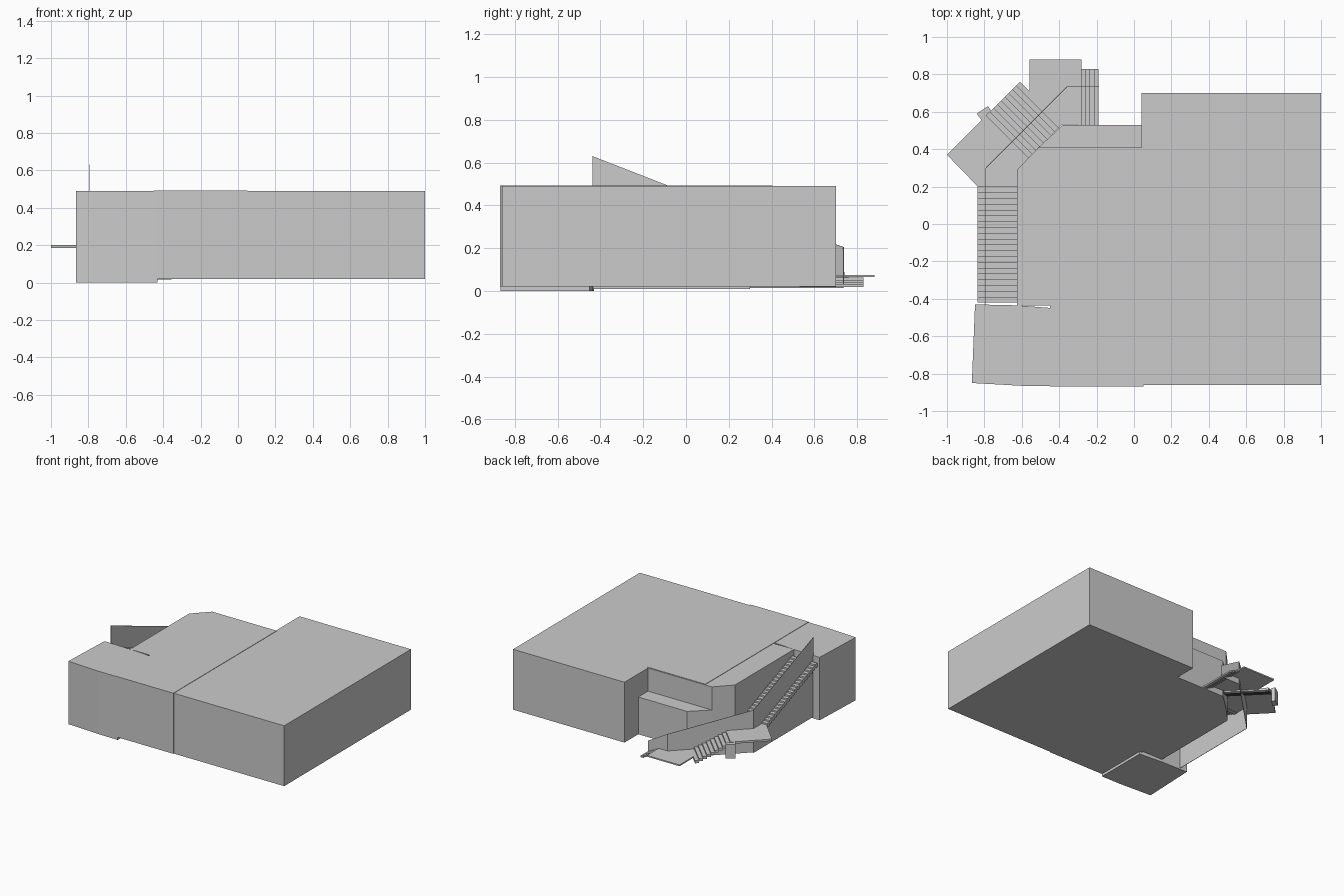
import bpy, bmesh
from mathutils import Vector

if "Cube" in bpy.data.objects:
    bpy.data.objects.remove(bpy.data.objects["Cube"])

grey = bpy.data.materials.new("light_grey")
grey.diffuse_color = (0.6, 0.6, 0.6, 1)
grey.use_nodes = True
grey.node_tree.nodes["Principled BSDF"].inputs["Base Color"].default_value = grey.diffuse_color


def finish(name, bm):
    bmesh.ops.recalc_face_normals(bm, faces=bm.faces)
    mesh = bpy.data.meshes.new(name)
    bm.to_mesh(mesh)
    bm.free()
    mesh.materials.append(grey)
    obj = bpy.data.objects.new(name, mesh)
    bpy.context.collection.objects.link(obj)
    return obj


def add_prism(bm, pts, vec):
    """Extrude a closed 3D outline along a vector."""
    face = bm.faces.new([bm.verts.new(p) for p in pts])
    ext = bmesh.ops.extrude_face_region(bm, geom=[face], use_keep_orig=True)
    moved = [g for g in ext["geom"] if isinstance(g, bmesh.types.BMVert)]
    bmesh.ops.translate(bm, verts=moved, vec=vec)


def slab(name, outline, z0, z1):
    bm = bmesh.new()
    add_prism(bm, [(x, y, z0) for x, y in outline], (0, 0, z1 - z0))
    return finish(name, bm)


def rect(x0, x1, y0, y1):
    return [(x0, y0), (x1, y0), (x1, y1), (x0, y1)]


def stairs(name, start, run, width, z0, z1, count, thick):
    """Open flight: start corner, run vector, width vector."""
    bm = bmesh.new()
    s, d, w = Vector(start), Vector(run) / count, Vector(width)
    for i in range(count):
        a, b = s + d * i, s + d * (i + 1)
        z = z0 + (z1 - z0) * (i + 1) / count
        add_prism(bm, [(p.x, p.y, z - thick) for p in (a, b, b + w, a + w)], (0, 0, thick))
    return finish(name, bm)


def panel(name, a, b, base_a, base_b, top_a, top_b):
    """Thin upright wall with a sloping top between two plan points."""
    bm = bmesh.new()
    d = (Vector(b) - Vector(a)).normalized() * 0.003
    add_prism(bm, [(*a, base_a), (*b, base_b), (*b, top_b), (*a, top_a)], (-d.y, d.x, 0))
    return finish(name, bm)


# Main hall with the set-back rear corner and the front left wing
slab("main_hall", [(-0.45, -0.862), (1, -0.86), (1, 0.70), (0.04, 0.70), (0.04, 0.41),
                   (-0.51, 0.41), (-0.625, 0.29), (-0.625, -0.435), (-0.45, -0.435)], 0.02, 0.49)
slab("front_left_wing", [(-0.867, -0.85), (-0.6, -0.865), (-0.45, -0.866), (-0.43, -0.866),
                         (-0.43, -0.45), (-0.625, -0.435), (-0.85, -0.43)], 0.0, 0.49)
slab("middle_bay", rect(-0.45, 0.05, -0.868, 0.405), 0.021, 0.493)

# Lower block in the rear corner
slab("rear_low_block", [(0.04, 0.41), (0.04, 0.53), (-0.38, 0.53), (-0.51, 0.41)], 0.02, 0.31)

# Stair system wrapping the rear left corner
slab("upper_landing", [(-1, 0.37), (-0.79, 0.58), (-0.563, 0.353), (-0.625, 0.29),
                       (-0.625, 0.195), (-0.83, 0.195)], 0.185, 0.2)
stairs("side_stairs", (-0.838, 0.2), (0, -0.62), (0.213, 0), 0.2, 0.445, 20, 0.03)
stairs("diagonal_stairs", (-0.79, 0.58), (0.18, 0.18), (0.227, -0.227), 0.2, 0.075, 9, 0.02)
slab("lower_platform", [(-0.56, 0.88), (-0.28, 0.88), (-0.28, 0.53),
                        (-0.383, 0.533), (-0.56, 0.71)], 0.065, 0.075)
stairs("bottom_steps", (-0.28, 0.83), (0.09, 0), (0, -0.30), 0.075, 0.03, 4, 0.012)

# Small support box outside the landing
slab("landing_bracket", [(-0.84, 0.59), (-0.78, 0.63), (-0.765, 0.605), (-0.815, 0.555)],
     0.09, 0.197)

# Sloping balustrade walls
panel("side_stair_wall", (-0.79, -0.437), (-0.79, 0.30), 0.01, 0.01, 0.63, 0.343)
panel("diagonal_stair_wall", (-0.79, 0.30), (-0.356, 0.734), 0.015, 0.015, 0.343, 0.206)
panel("bottom_step_wall", (-0.356, 0.734), (-0.188, 0.734), 0.02, 0.02, 0.206, 0.11)
